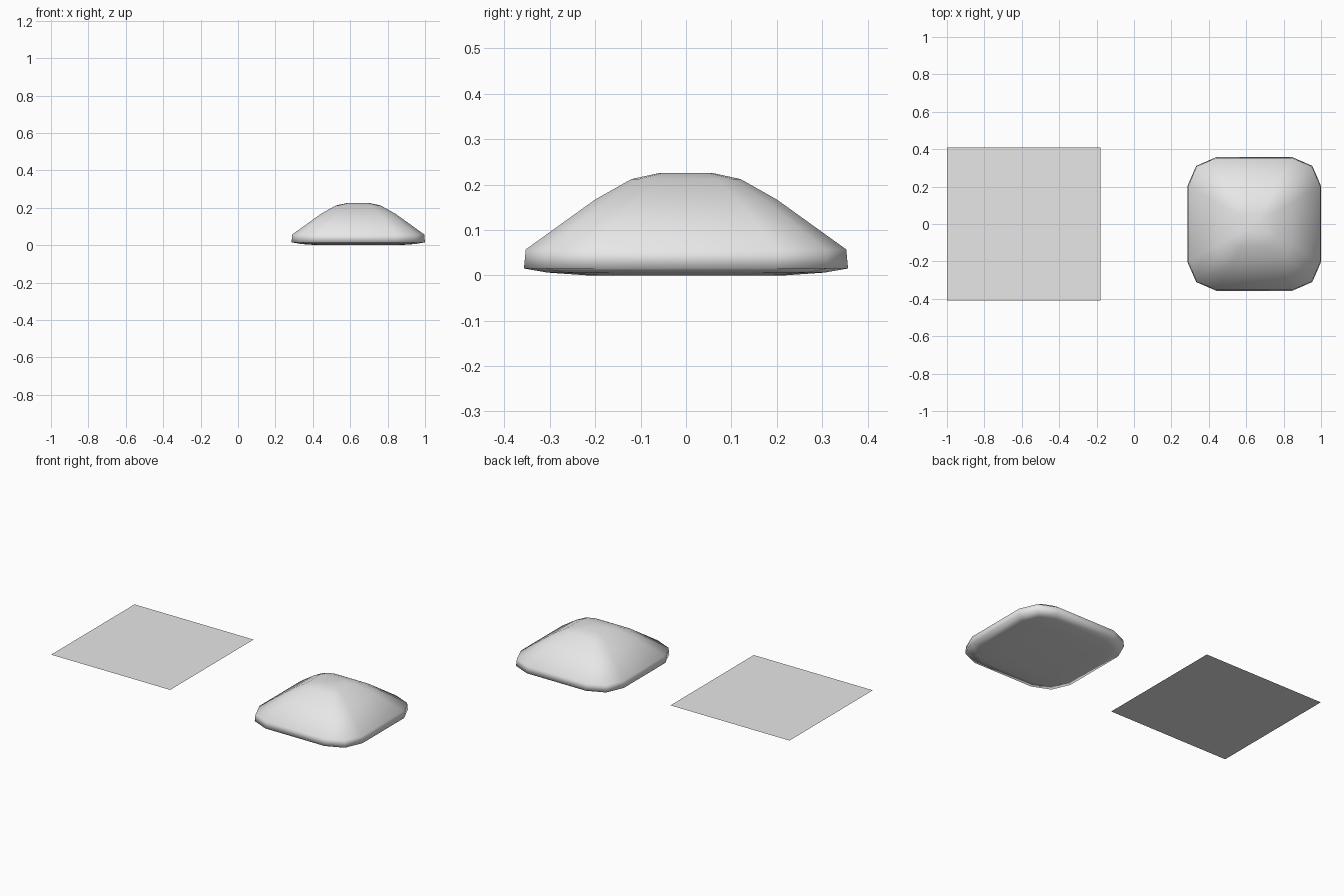
import bpy, bmesh

if "Cube" in bpy.data.objects:
    bpy.data.objects.remove(bpy.data.objects["Cube"])

gray = bpy.data.materials.new("light_gray")
gray.diffuse_color = (0.8, 0.8, 0.8, 1)
gray.use_nodes = True
gray.node_tree.nodes["Principled BSDF"].inputs["Base Color"].default_value = gray.diffuse_color


def make_object(name, bm, location):
    mesh = bpy.data.meshes.new(name)
    bm.to_mesh(mesh)
    bm.free()
    mesh.materials.append(gray)
    obj = bpy.data.objects.new(name, mesh)
    obj.location = location
    bpy.context.collection.objects.link(obj)
    return obj


def ring(bm, h, z):
    """Rounded square with twelve corners and half width h."""
    s, c = h * 0.57, h * 0.87
    quarter = [(h, -s), (h, s), (c, c)]
    pts = []
    for _ in range(4):
        pts += quarter
        quarter = [(-y, x) for x, y in quarter]
    return [bm.verts.new((x, y, z)) for x, y in pts]


# flat square sheet
bm = bmesh.new()
bmesh.ops.create_grid(bm, x_segments=1, y_segments=1, size=0.41)
make_object("flat_sheet", bm, (-0.59, 0, 0.11))

# domed cushion: rounded-square rings from the underside to the crown
profile = [(0.22, 0.0), (0.305, 0.006), (0.357, 0.015), (0.353, 0.057),
           (0.20, 0.167), (0.12, 0.212), (0.06, 0.225)]
bm = bmesh.new()
rings = [ring(bm, h, z) for h, z in profile]
for low, high in zip(rings, rings[1:]):
    for i in range(12):
        j = (i + 1) % 12
        bm.faces.new((low[i], low[j], high[j], high[i]))
bm.faces.new(rings[0][::-1])
bm.faces.new(rings[-1])
for f in bm.faces:
    f.smooth = True
bmesh.ops.recalc_face_normals(bm, faces=bm.faces[:])
make_object("domed_cushion", bm, (0.643, 0, 0))
